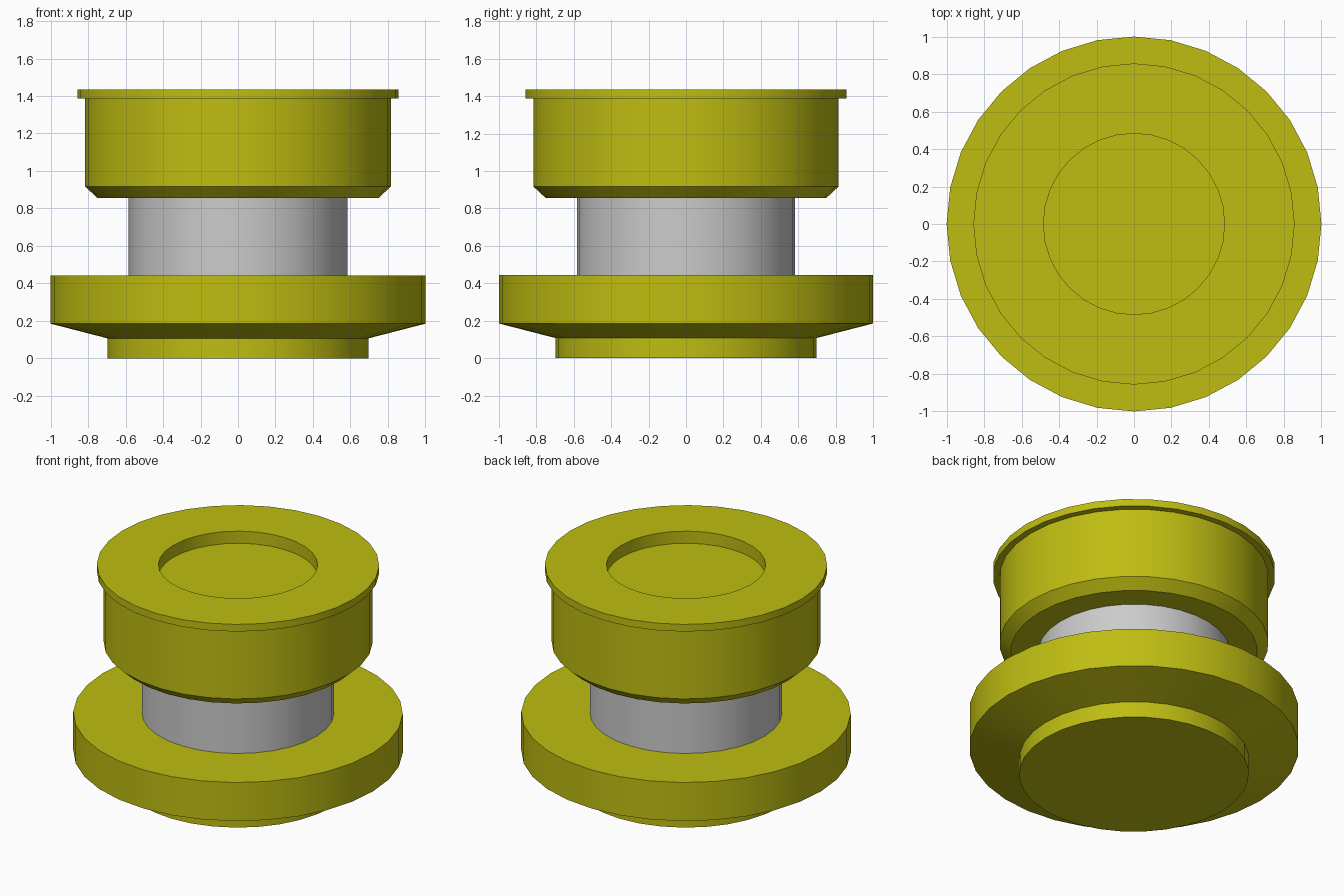
import bpy
import bmesh
from math import cos, sin, tau

if "Cube" in bpy.data.objects:
    bpy.data.objects.remove(bpy.data.objects["Cube"])

SIDES = 32

yellow = bpy.data.materials.new("yellow")
yellow.diffuse_color = (0.52, 0.51, 0.006, 1.0)
yellow.use_nodes = True
yellow.node_tree.nodes["Principled BSDF"].inputs["Base Color"].default_value = yellow.diffuse_color


def lathe(name, profile, material=None):
    """Turn a (radius, z) profile, listed bottom to top, into a capped solid."""
    bm = bmesh.new()
    rings = [[bm.verts.new((r * cos(tau * i / SIDES), r * sin(tau * i / SIDES), z))
              for i in range(SIDES)] for r, z in profile]
    for low, high in zip(rings, rings[1:]):
        for i in range(SIDES):
            j = (i + 1) % SIDES
            bm.faces.new((low[i], low[j], high[j], high[i]))
    bm.faces.new(rings[0][::-1])
    bm.faces.new(rings[-1])
    mesh = bpy.data.meshes.new(name)
    bm.to_mesh(mesh)
    bm.free()
    obj = bpy.data.objects.new(name, mesh)
    bpy.context.collection.objects.link(obj)
    if material:
        mesh.materials.append(material)
    bpy.ops.object.select_all(action='DESELECT')
    obj.select_set(True)
    bpy.context.view_layer.objects.active = obj
    # sharp only where the profile turns; the shallow base cone stays crisp too
    bpy.ops.object.shade_smooth_by_angle(angle=0.5)
    return obj


# Wide base with tapered underside and foot
lathe("base", [(0.697, 0.0), (0.697, 0.107), (1.0, 0.185), (1.0, 0.443)], yellow)

# Grey neck joining base and head
lathe("neck", [(0.583, 0.443), (0.583, 0.856)])

# Head with chamfered bottom, thin top flange and round recess
lathe("head", [(0.75, 0.856), (0.816, 0.917), (0.816, 1.387), (0.857, 1.387),
               (0.857, 1.435), (0.483, 1.435), (0.483, 1.354)], yellow)
